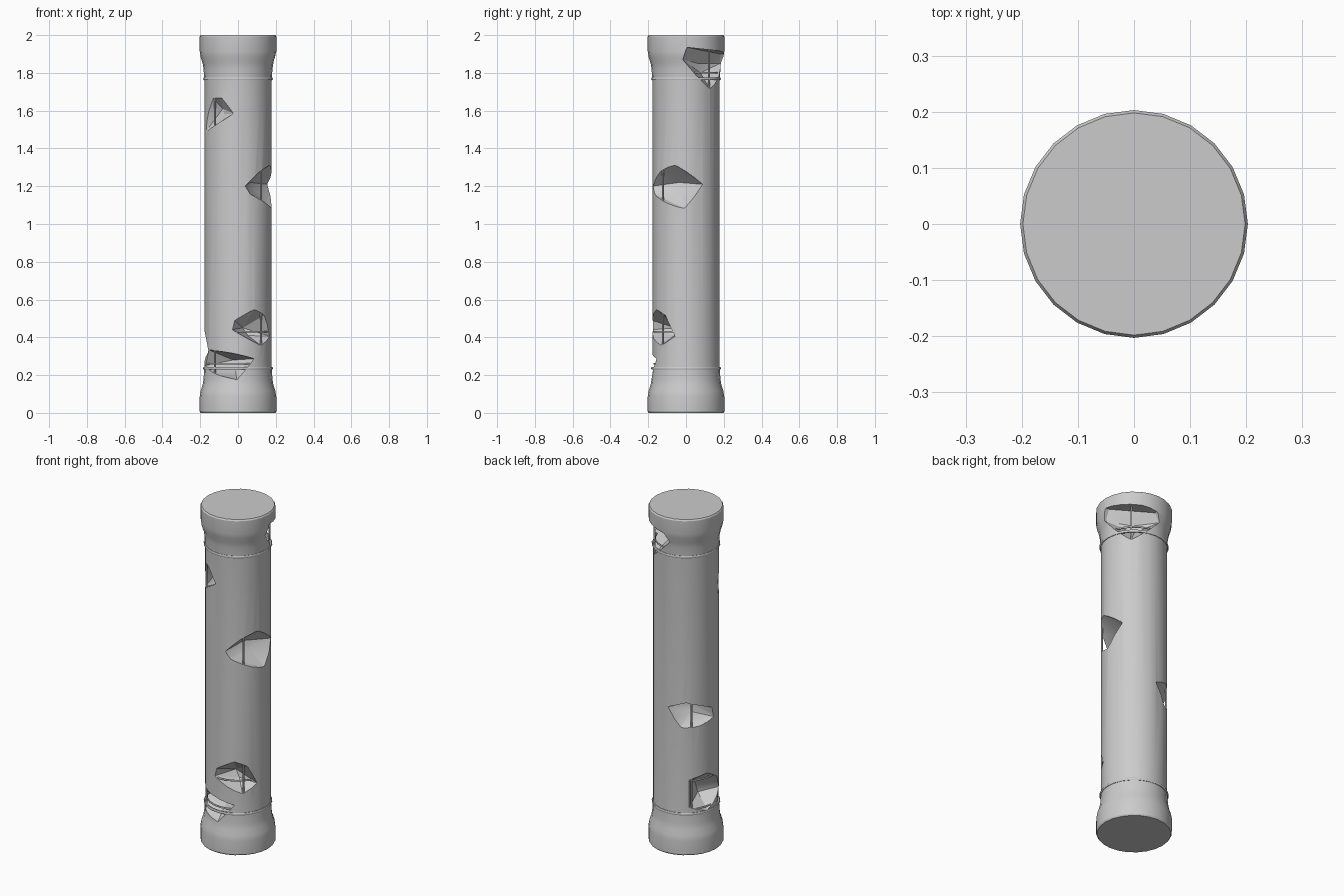
import bpy, bmesh
from math import radians, cos, sin, pi

if "Cube" in bpy.data.objects:
    bpy.data.objects.remove(bpy.data.objects["Cube"])

SIDES = 24


def polar(deg, r, z):
    a = radians(deg)
    return (r * cos(a), r * sin(a), z)


def new_object(name, bm):
    bmesh.ops.recalc_face_normals(bm, faces=bm.faces)
    me = bpy.data.meshes.new(name)
    bm.to_mesh(me)
    bm.free()
    ob = bpy.data.objects.new(name, me)
    bpy.context.collection.objects.link(ob)
    return ob


def smooth(ob, deg=30):
    bpy.ops.object.select_all(action='DESELECT')
    ob.select_set(True)
    bpy.context.view_layer.objects.active = ob
    bpy.ops.object.shade_smooth_by_angle(angle=radians(deg))


def lathe(name, profile):
    bm = bmesh.new()
    rings = [[bm.verts.new(polar(i * 360 / SIDES, r, z)) for i in range(SIDES)]
             for r, z in profile]
    for a, b in zip(rings, rings[1:]):
        for i in range(SIDES):
            j = (i + 1) % SIDES
            bm.faces.new((a[i], a[j], b[j], b[i]))
    bm.faces.new(rings[0])
    bm.faces.new(rings[-1])
    return new_object(name, bm)


def chunk(name, outline, inner):
    """Convex rock shape: surface outline (angle, z) pushed outward, plus inner points."""
    bm = bmesh.new()
    for deg, z in outline:
        bm.verts.new(polar(deg, 0.182, z))
        bm.verts.new(polar(deg, 0.32, z))
    for deg, r, z in inner:
        bm.verts.new(polar(deg, r, z))
    res = bmesh.ops.convex_hull(bm, input=bm.verts)
    loose = [v for v in bm.verts if not v.link_faces]
    bmesh.ops.delete(bm, geom=loose, context='VERTS')
    ob = new_object(name, bm)
    ob.hide_render = True
    return ob


def hoop(name, radius, minor, z):
    bpy.ops.mesh.primitive_torus_add(major_radius=radius, minor_radius=minor,
                                     major_segments=SIDES, minor_segments=6,
                                     location=(0, 0, z))
    bpy.context.object.name = name
    smooth(bpy.context.object, 60)


# Concrete column: flared foot mirrored to the head
foot = [(0.198, 0.0), (0.203, 0.008), (0.203, 0.085), (0.198, 0.115),
        (0.188, 0.145), (0.182, 0.18), (0.180, 0.225), (0.178, 0.25)]
column = lathe("column", foot + [(r, 2 - z) for r, z in reversed(foot)])

# Broken-out chunks: outline (angle, z), inner points (angle, radius, z)
holes = [
    ("upper_left", [(-138, 1.67), (-118, 1.67), (-97, 1.585), (-163, 1.485), (-160, 1.54)],
     [(-132, 0.12, 1.61), (-125, 0.125, 1.58)]),
    ("middle_right", [(-19, 1.315), (30, 1.21), (-2, 1.08), (-70, 1.16), (-78, 1.2), (-50, 1.28)],
     [(-30, 0.075, 1.22), (-15, 0.09, 1.17)]),
    ("lower_front", [(-100, 0.44), (-96, 0.49), (-61, 0.55), (-38, 0.52), (-19, 0.405),
                     (-47, 0.355), (-87, 0.42)],
     [(-65, 0.06, 0.45), (-50, 0.08, 0.41)]),
    ("foot_left", [(130, 0.44), (130, 0.275), (165, 0.465), (165, 0.24), (195, 0.41), (208, 0.33)],
     [(180, 0.06, 0.36), (190, 0.07, 0.3)]),
    ("foot_front", [(-61, 0.287), (-92, 0.175), (-165, 0.25), (-150, 0.335), (-107, 0.32)],
     [(-115, 0.06, 0.28), (-100, 0.09, 0.25)]),
    ("back_left", [(91, 0.863), (125, 0.9), (178, 0.84), (182, 0.78), (144, 0.75), (115, 0.75)],
     [(135, 0.09, 0.86), (140, 0.1, 0.81)]),
    ("head_back", [(2, 1.935), (-5, 1.87), (16, 1.79), (45, 1.71), (75, 1.78), (97, 1.85), (88, 1.9)],
     [(45, 0.09, 1.85), (50, 0.1, 1.8)]),
]
cutters = []
for name, outline, inner in holes:
    c = chunk(name + "_cutter", outline, inner)
    mod = column.modifiers.new(name, 'BOOLEAN')
    mod.operation = 'DIFFERENCE'
    mod.solver = 'EXACT'
    mod.object = c
    cutters.append(c)

# Bake the cuts, then drop the cutters
deps = bpy.context.evaluated_depsgraph_get()
baked = bpy.data.meshes.new_from_object(column.evaluated_get(deps))
column.modifiers.clear()
column.data = baked
for c in cutters:
    bpy.data.objects.remove(c)
smooth(column, 25)

# Thin collar rings that carry on across the damage
hoop("lower_collar", 0.178, 0.008, 0.236)
hoop("upper_collar", 0.178, 0.008, 1.768)

# Reinforcing bars and hoops
for i, (sx, sy) in enumerate([(1, 1), (-1, 1), (-1, -1), (1, -1)]):
    bpy.ops.mesh.primitive_cylinder_add(vertices=8, radius=0.005, depth=1.94,
                                        location=(sx * 0.122, sy * 0.122, 1))
    bpy.context.object.name = f"rebar_{i + 1}"
    smooth(bpy.context.object, 60)
for i, z in enumerate((0.26, 0.43, 1.80)):
    hoop(f"rebar_hoop_{i + 1}", 0.168, 0.005, z)
